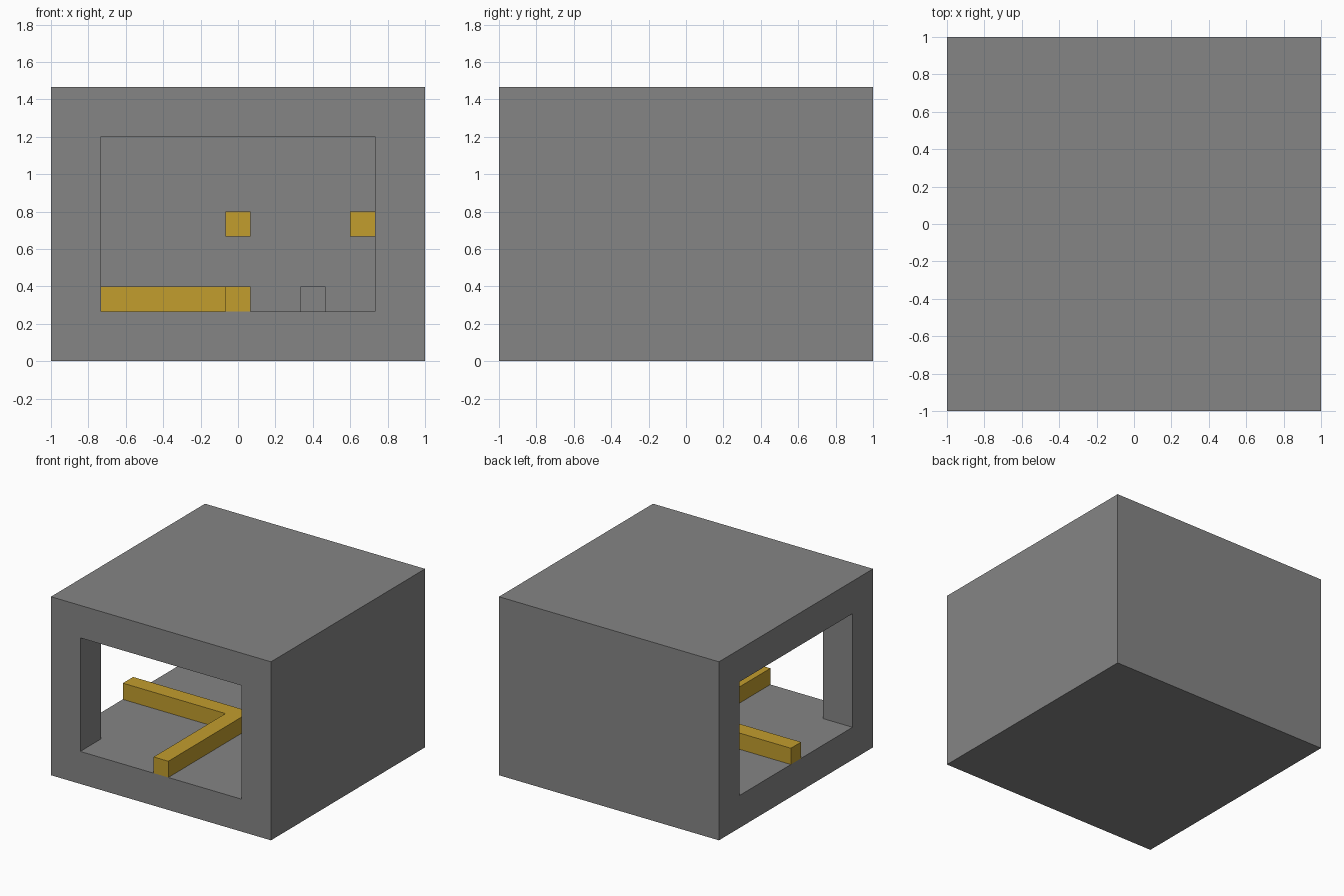
import bpy
import bmesh

cube = bpy.data.objects.get("Cube")
if cube:
    bpy.data.objects.remove(cube, do_unlink=True)

U = 2 / 15            # one block of the model
HALF = 7.5 * U        # outer half width
ROOM = 5.5 * U        # inner half width
BAR = 0.5 * U         # half a block
FLOOR, CEILING, TOP = 2 * U, 9 * U, 11 * U


def material(name, color):
    mat = bpy.data.materials.new(name)
    mat.use_nodes = True
    mat.diffuse_color = color
    mat.node_tree.nodes["Principled BSDF"].inputs["Base Color"].default_value = color
    return mat


def prism(name, plan, z0, z1, mat):
    """Extrude a plan outline from z0 up to z1."""
    bm = bmesh.new()
    face = bm.faces.new([bm.verts.new((x, y, z0)) for x, y in plan])
    out = bmesh.ops.extrude_face_region(bm, geom=[face])
    for v in out["geom"]:
        if isinstance(v, bmesh.types.BMVert):
            v.co.z = z1
    bmesh.ops.recalc_face_normals(bm, faces=bm.faces[:])
    mesh = bpy.data.meshes.new(name)
    bm.to_mesh(mesh)
    bm.free()
    mesh.materials.append(mat)
    obj = bpy.data.objects.new(name, mesh)
    bpy.context.collection.objects.link(obj)
    return obj


def square(x, y, r):
    return [(x - r, y - r), (x + r, y - r), (x + r, y + r), (x - r, y + r)]


stone = material("stone grey", (0.235, 0.235, 0.235, 1))
gold = material("gold", (0.54, 0.34, 0.027, 1))

# Solid block, hollowed into a room open at the front and on the -x side
shell = prism("room_shell", square(0, 0, HALF), 0, TOP, stone)
OUT = HALF + U
cavity = prism("room_cutter",
               [(-ROOM, -OUT), (ROOM, -OUT), (ROOM, ROOM),
                (-OUT, ROOM), (-OUT, -ROOM), (-ROOM, -ROOM)],
               FLOOR, CEILING, stone)
cavity.hide_render = True
cut = shell.modifiers.new("hollow", "BOOLEAN")
cut.operation = "DIFFERENCE"
cut.solver = "EXACT"
cut.object = cavity
bpy.context.view_layer.objects.active = shell
bpy.ops.object.modifier_apply(modifier=cut.name)
bpy.data.objects.remove(cavity, do_unlink=True)

# Raised path turning from the front opening to the side opening
prism("floor_path",
      [(-BAR, -HALF), (BAR, -HALF), (BAR, BAR),
       (-HALF, BAR), (-HALF, -BAR), (-BAR, -BAR)],
      FLOOR, FLOOR + U, gold)

# One lamp block in the middle of each closed wall
for name, x, y in (("back_wall_lamp", 0, 5 * U), ("side_wall_lamp", 5 * U, 0)):
    prism(name, square(x, y, BAR), 5 * U, 6 * U, gold)

# Loose stone in the inner corner
prism("floor_stone", square(3 * U, 3 * U, BAR), FLOOR, FLOOR + U, stone)
